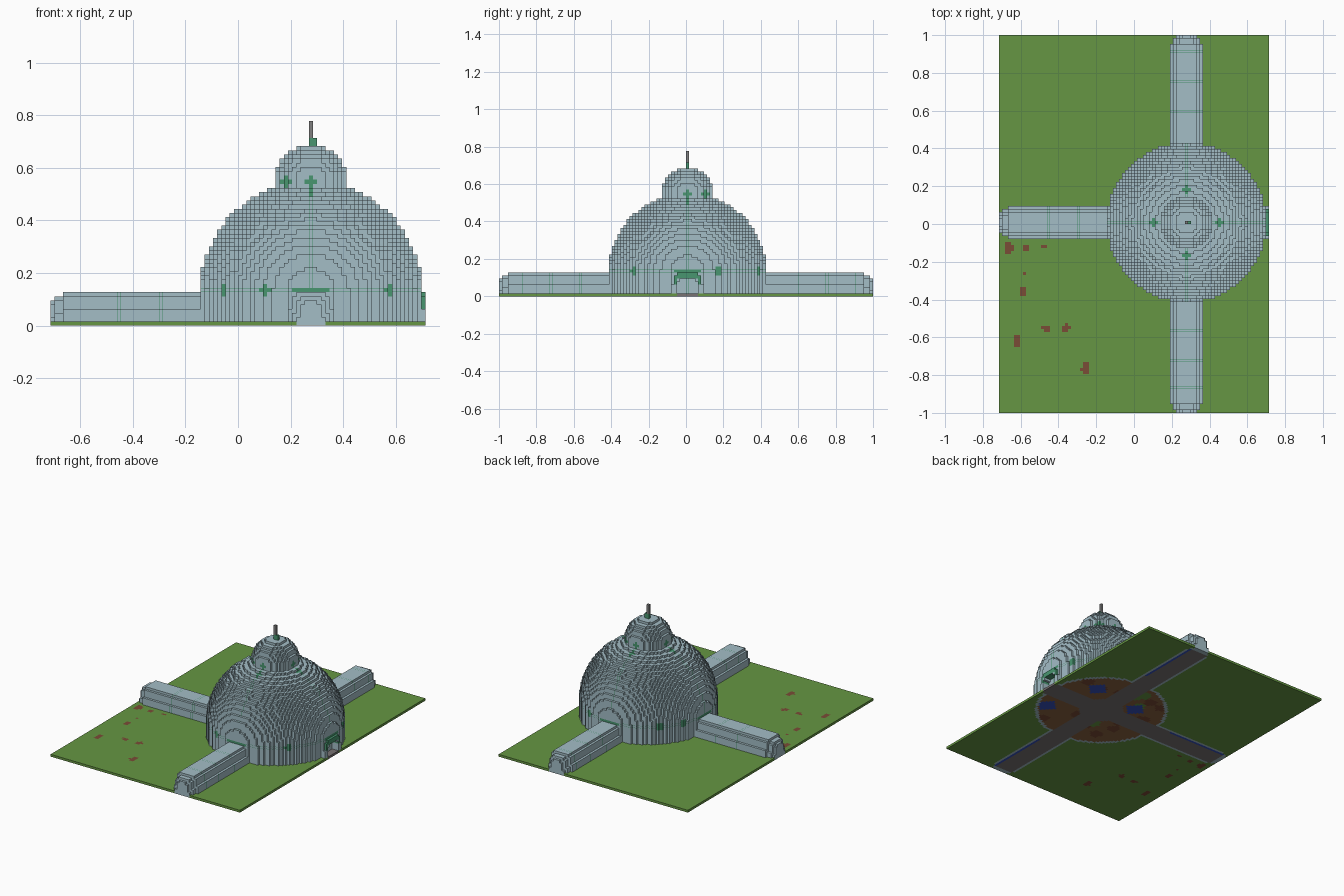
import bpy, bmesh, math, random
from mathutils import Vector

random.seed(4)
cube = bpy.data.objects.get("Cube")
if cube:
    bpy.data.objects.remove(cube)

V = 2 / 126                    # block size
NX, NY = 90, 126               # ground size in blocks
CX, CY = 62, 63                # dome centre block
DOME_R, DOME_Z = 26.6, 7.5
LAMP_R, LAMP_Z = 8.9, 34

# Materials
MATS = []


def material(name, rgb):
    lin = [(c / 255 / 12.92) if c < 10 else ((c / 255 + 0.055) / 1.055) ** 2.4 for c in rgb]
    m = bpy.data.materials.new(name)
    m.use_nodes = True
    m.diffuse_color = (*lin, 1)
    m.node_tree.nodes["Principled BSDF"].inputs["Base Color"].default_value = (*lin, 1)
    MATS.append(m)
    return len(MATS) - 1


GLASS = material("pale_glass", (163, 189, 198))
FRAME = material("green_frame", (72, 150, 112))
GRASS = material("grass", (102, 150, 67))
EARTH = material("red_earth", (122, 76, 54))
SOIL = material("brown_soil", (140, 98, 64))
PATH = material("grey_path", (120, 114, 114))
WATER = material("blue_water", (52, 80, 190))
METAL = material("mast_metal", (128, 128, 128))

occupied = {}                  # block -> part name
colour = {}                    # block -> material index
ribs = {}                      # block -> axis across its thin frame lines


def put(part, block, mat, rib=None):
    if block in occupied:
        return
    occupied[block] = part
    colour[block] = mat
    if rib is not None:
        ribs[block] = rib


# Tunnel cross-section: half width at each height, shrinking at the rounded end
def in_vault(offset, z, shrink=0):
    level = z + shrink
    if z < 1 or level > 7:
        return False
    half = 5 if level <= 3 else 4 if level <= 6 else 3
    return abs(offset) <= half - shrink


def end_shrink(t):
    return 2 if t == 0 else 1 if t <= 2 else 0


# Frame ornaments on the dome and lantern
def ring_points(angles, radius, z):
    return [(CX + radius * math.cos(math.radians(a)),
             CY + radius * math.sin(math.radians(a)), z) for a in angles]


spots = ring_points((-143, -115, -44, 23, 65, 135, 157), 26, 8)
spots += ring_points((0, 45, 90, 180, 225, 270), LAMP_R - 0.3, LAMP_Z)
spots += ring_points((0, 90, 180, 270), 10.7, 31.5)


def is_spot(block):
    return any(sum(abs(a - b) for a, b in zip(block, s)) <= 2.1 for s in spots)


# Main dome with its small lantern dome
for x in range(CX - 27, CX + 28):
    for y in range(CY - 27, CY + 28):
        dx, dy = x - CX, y - CY
        r2 = dx * dx + dy * dy
        for z in range(1, 45):
            b = (x, y, z)
            if r2 + max(0, z - DOME_Z) ** 2 <= DOME_R ** 2:
                over_arch = z == 8 and min(abs(dx), abs(dy)) <= 4 and r2 > 24 ** 2
                rib = 2 if z == 8 else 0 if dx == 0 else 1 if dy == 0 else None
                put("dome", b, FRAME if over_arch or is_spot(b) else GLASS, rib)
            elif z > 25 and r2 + (z - LAMP_Z) ** 2 <= LAMP_R ** 2:
                put("lantern", b, FRAME if is_spot(b) else GLASS)

# Three vaulted tunnels
for o in range(-5, 6):
    for z in range(1, 8):
        for t in range(NY // 2):
            if not in_vault(o, z, end_shrink(t)):
                continue
            if t < CX - 20:
                put("right_tunnel", (t, CY + o, z), GLASS, 0 if t in (16, 26) else None)
            put("front_tunnel", (CX + o, t, z), GLASS, 1 if t in (8, 17, 27) else None)
            put("back_tunnel", (CX + o, NY - 1 - t, z), GLASS, 1 if t in (5, 15, 25) else None)

# Arched doorway on the open side
for x in range(CX + 20, NX):
    for o in range(-5, 6):
        for z in range(1, 8):
            b = (x, CY + o, z)
            if not in_vault(o, z):
                continue
            if x >= CX + 25 and abs(o) <= 3 and z <= 5 - (abs(o) == 3):
                occupied.pop(b, None)
            elif x > CX + 24:
                occupied.pop(b, None)
                edge = z >= 6 or (abs(o) == 4 and z >= 4)
                put("doorway", b, FRAME if edge else GLASS)

# Finial and mast
for z in range(42, 49):
    put("finial" if z < 45 else "mast", (CX, CY, z), FRAME if z < 45 else METAL)
    if z < 45:
        put("finial", (CX + 1, CY, z), FRAME)

# Ground slab with garden floor and bare patches: x, y, half width, half length
patches = [(-.665, -.13, 1.5, 2), (-.57, -.13, 1, 1), (-.475, -.12, .8, .6),
           (-.585, -.26, .6, .6), (-.585, -.355, 1.2, 1.6), (-.465, -.555, 1.4, 1),
           (-.36, -.55, 1.2, 1.4), (-.62, -.62, 1.4, 2), (-.255, -.765, 1.5, 2)]
ponds = [(12, 12), (-10, 9), (19, -11)]
beds = [(random.uniform(-20, 20), random.uniform(-20, 20),
         random.choice((GRASS, EARTH, EARTH))) for i in range(22)]


def floor_colour(x, y):
    dx, dy = x - CX, y - CY
    r = math.hypot(dx, dy)
    along_x = abs(dy) <= 5 and r > 26
    along_y = abs(dx) <= 5 and r > 26
    if r <= DOME_R:
        if min(abs(dx), abs(dy)) <= 4 or r < 9:
            return PATH
        if r > 25.3:
            return GLASS
        if any(abs(dx - px) + abs(dy - py) < 5 for px, py in ponds):
            return WATER
        for bx, by, mat in beds:
            if math.hypot(dx - bx, dy - by) < 2.6:
                return mat
        return SOIL
    if along_x or along_y:
        o = dy if along_x else dx
        t = x if along_x else min(y, NY - 1 - y)
        if x > CX + 20:
            return PATH if abs(o) <= 3 else GRASS
        if not in_vault(o, 1, end_shrink(t)):
            return GRASS
        if abs(o) == 5 or t < 2:
            return GLASS
        return WATER if o == 4 and t < 30 else PATH
    for px, py, w, h in patches:
        u, v = (px + NX * V / 2) / V - x - .5, (py + 1) / V - y - .5
        if (u / w) ** 2 + (v / h) ** 2 <= 1:
            return EARTH
    return GRASS


for x in range(NX):
    for y in range(NY):
        put("ground", (x, y, 0), floor_colour(x, y))


# Turn the outer sides of a part's blocks into a mesh
def build(part):
    bm = bmesh.new()
    verts = {}

    def vert(p):
        key = tuple(round(c, 3) for c in p)
        if key not in verts:
            verts[key] = bm.verts.new(((key[0] - NX / 2) * V, (key[1] - NY / 2) * V, key[2] * V))
        return verts[key]

    def quad(block, axis, side, split, lo, hi, mat):
        u, v = (axis + 1) % 3, (axis + 2) % 3
        ring = []
        for cu, cv in ((0, 0), (1, 0), (1, 1), (0, 1)):
            p = Vector(block)
            p[axis] += side
            for ax, c in ((u, cu), (v, cv)):
                p[ax] += (hi if c else lo) if ax == split else c
            ring.append(vert(p))
        face = bm.faces.new(ring if side else ring[::-1])
        face.material_index = mat

    for b in [k for k, name in occupied.items() if name == part]:
        for axis in range(3):
            for side in (0, 1):
                n = list(b)
                n[axis] += 1 if side else -1
                if tuple(n) in occupied:
                    continue
                rib = ribs.get(b)
                if rib is None or rib == axis or colour[b] == FRAME:
                    quad(b, axis, side, None, 0, 1, colour[b])
                else:          # glass pane between two thin frame lines
                    quad(b, axis, side, rib, 0, .12, FRAME)
                    quad(b, axis, side, rib, .12, .88, colour[b])
                    quad(b, axis, side, rib, .88, 1, FRAME)
    mesh = bpy.data.meshes.new(part)
    bm.to_mesh(mesh)
    bm.free()
    for m in MATS:
        mesh.materials.append(m)
    bpy.context.collection.objects.link(bpy.data.objects.new(part, mesh))


for part in sorted(set(occupied.values())):
    build(part)
